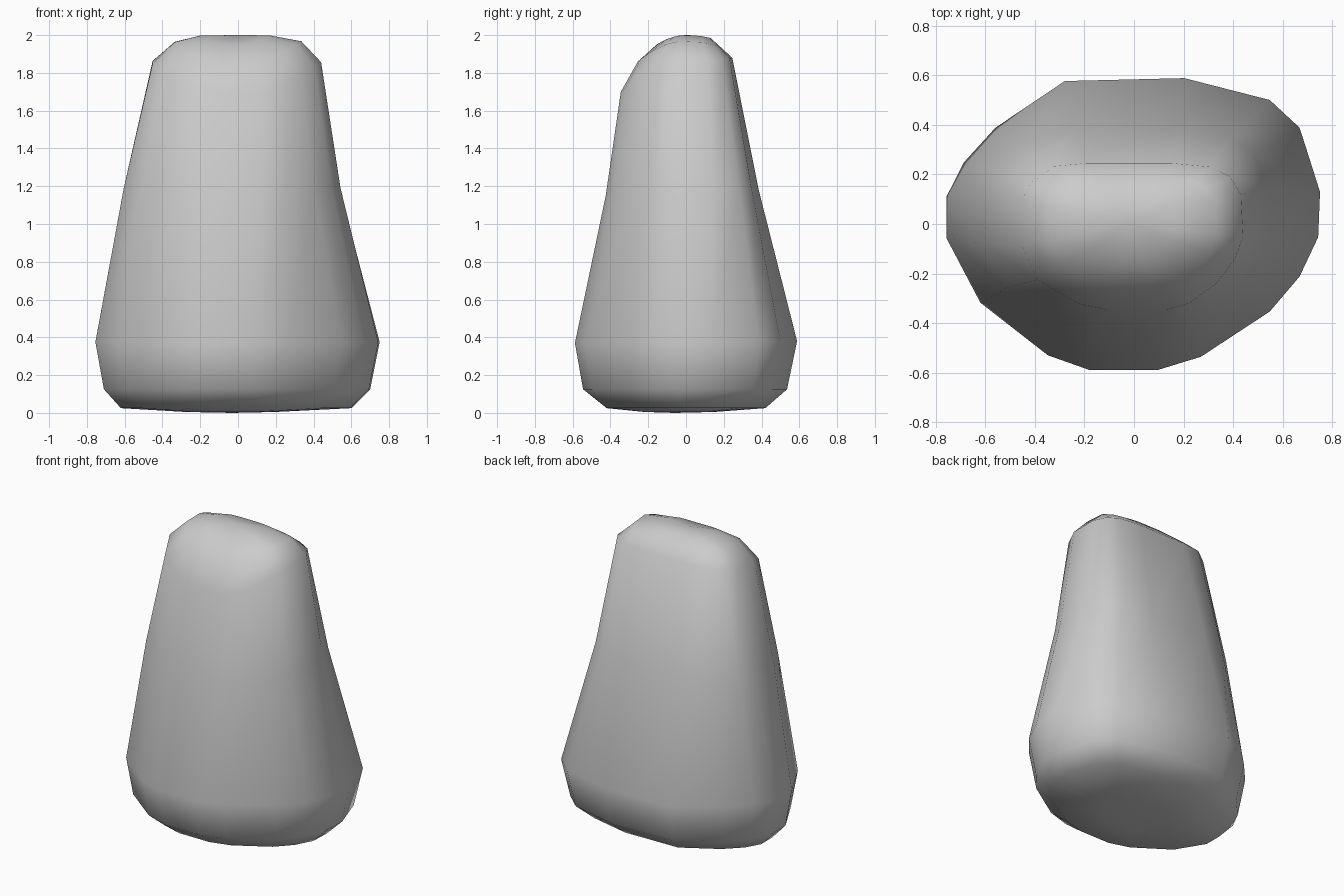
import bpy, bmesh

if "Cube" in bpy.data.objects:
    bpy.data.objects.remove(bpy.data.objects["Cube"])

# Normalised outlines: broad foot and squarer crown (same point order)
FOOT = [(1, .22), (.89, .66), (.73, .85), (.27, 1), (-.37, .98), (-.74, .66), (-.91, .42),
        (-1, .19), (-1, -.1), (-.82, -.54), (-.46, -.9), (-.24, -1), (.13, -1), (.36, -.91),
        (.73, -.6), (.89, -.36), (.99, -.09)]
CROWN = [(.98, .48), (.88, .78), (.7, .94), (.35, 1), (-.43, 1), (-.71, .95), (-.92, .68),
         (-1, .4), (-1, -.25), (-.86, -.65), (-.5, -.93), (-.25, -1), (.3, -1), (.5, -.93),
         (.75, -.7), (.92, -.42), (1, -.15)]

# Levels: x min, x max, y min, y max, z front, z side, z back, crown blend
LEVELS = [
    (-.28, .20, -.22, .15, .005, .005, .005, 0),
    (-.62, .60, -.42, .42, .025, .025, .025, 0),
    (-.71, .70, -.545, .535, .125, .125, .125, 0),
    (-.755, .75, -.588, .588, .37, .375, .38, 0),
    (-.605, .545, -.425, .385, 1.15, 1.19, 1.18, .6),
    (-.452, .44, -.345, .245, 1.70, 1.86, 1.88, 1),
    (-.335, .335, -.255, .185, 1.86, 1.97, 1.935, 1),
    (-.20, .165, -.155, .13, 1.95, 2.0, 1.985, 1),
]


def ring(bm, x0, x1, y0, y1, zf, zs, zb, blend):
    verts = []
    for (ax, ay), (bx, by) in zip(FOOT, CROWN):
        u, v = ax + (bx - ax) * blend, ay + (by - ay) * blend
        x = u * x1 if u > 0 else -u * x0
        y = v * y1 if v > 0 else -v * y0
        z = zs + ((zb if v > 0 else zf) - zs) * v * v
        verts.append(bm.verts.new((x, y, z)))
    return verts


# Stone body: lofted rings closed by fans
bm = bmesh.new()
rings = [ring(bm, *lv) for lv in LEVELS]
n = len(FOOT)
for a, b in zip(rings, rings[1:]):
    for i in range(n):
        j = (i + 1) % n
        bm.faces.new((a[i], a[j], b[j], b[i]))
for loop, centre in ((rings[0], (-.03, -.06, 0)), (rings[-1], (-.02, .01, 2))):
    c = bm.verts.new(centre)
    for i in range(n):
        bm.faces.new((loop[i], loop[(i + 1) % n], c))
bmesh.ops.recalc_face_normals(bm, faces=bm.faces[:])
for f in bm.faces:
    f.smooth = True
mesh = bpy.data.meshes.new("standing_stone")
bm.to_mesh(mesh)
bm.free()
bpy.context.collection.objects.link(bpy.data.objects.new("standing_stone", mesh))
